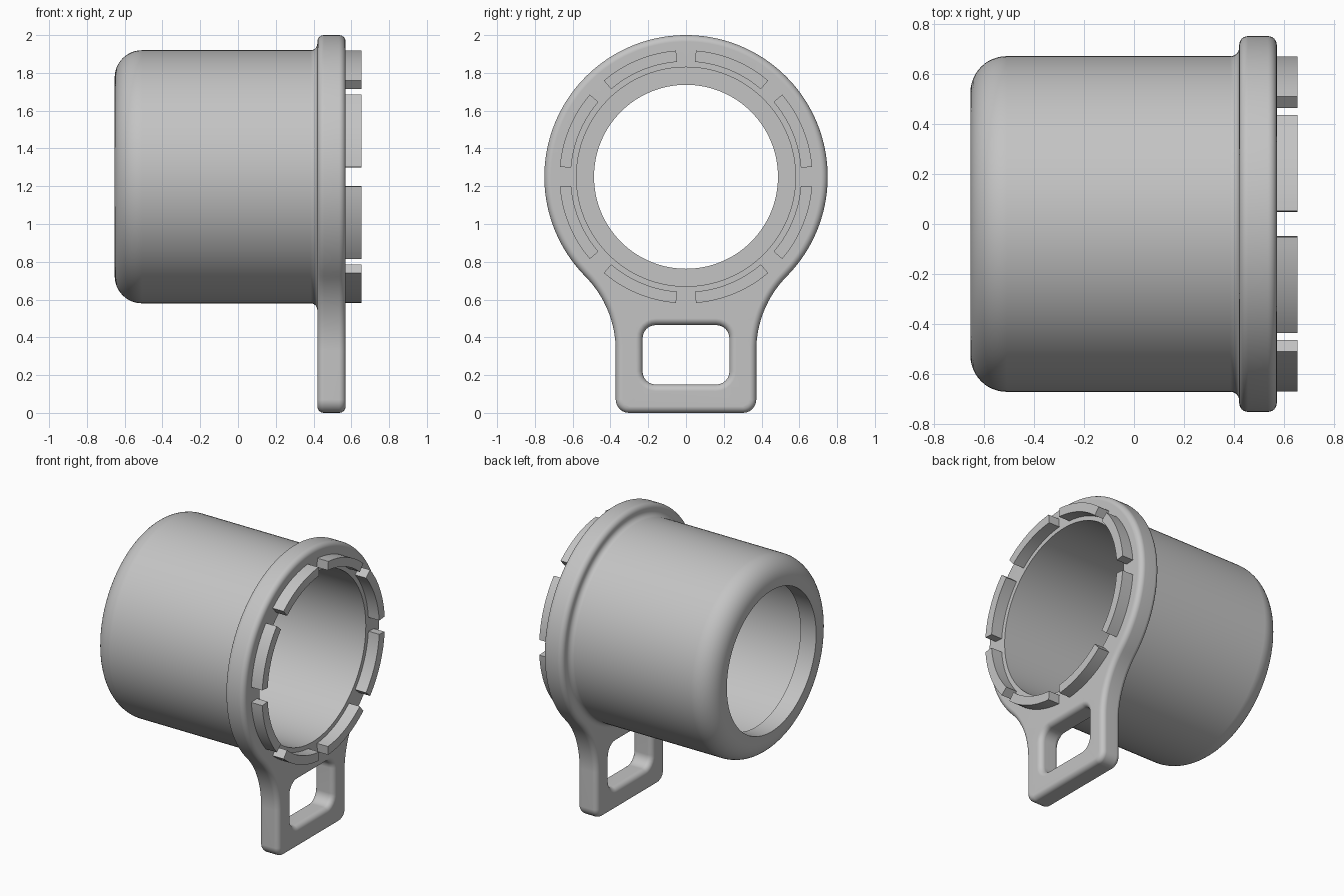
import bpy
import bmesh
from math import sin, cos, pi, radians, atan2

cube = bpy.data.objects.get("Cube")
if cube:
    bpy.data.objects.remove(cube, do_unlink=True)

AXIS_Z = 1.25                    # height of the cup axis, which runs along x
X_END, X_BACK, X_FRONT, X_TAB = -0.653, 0.42, 0.57, 0.653
BORE, CUP, FLANGE = 0.58, 0.67, 0.75
EDGE = 0.035                     # rounding of the plate edges

grey = bpy.data.materials.new("plain grey")
grey.use_nodes = True
grey.diffuse_color = (0.55, 0.55, 0.55, 1)
grey.node_tree.nodes["Principled BSDF"].inputs["Base Color"].default_value = grey.diffuse_color


def arc(cy, cz, r, a0, a1, n):
    """Points (y, z) along an arc, end points included."""
    angles = [a0 + (a1 - a0) * i / n for i in range(n + 1)]
    return [(cy + r * cos(a), cz + r * sin(a)) for a in angles]


def outline(d):
    """Plate outline moved inward by d: ring, flared neck, square foot."""
    half, corner, neck_z = 0.372, 0.07, 0.33
    drop = AXIS_Z - neck_z
    # radius of the neck arc touching both the ring and the straight side
    flare = (half ** 2 + drop ** 2 - FLANGE ** 2) / (2 * (FLANGE - half))
    a = atan2(drop, half + flare)
    side = arc(half - corner, corner, corner - d, -pi / 2, 0, 6)
    side += arc(half + flare, neck_z, flare + d, pi, pi - a, 16)
    side += arc(0, AXIS_Z, FLANGE - d, -a, pi / 2, 60)[1:]
    return side + [(-y, z) for y, z in reversed(side[:-1])]


def window(d):
    """Strap window in the foot, grown by d."""
    hy, hz, cz, r = 0.23, 0.1575, 0.3075, 0.07
    pts = []
    for k, (sy, sz) in enumerate([(1, 1), (-1, 1), (-1, -1), (1, -1)]):
        pts += arc(sy * (hy - r), cz + sz * (hz - r), r + d, k * pi / 2, (k + 1) * pi / 2, 6)
    return pts


def circle(r):
    return arc(0, AXIS_Z, r, 0, 2 * pi, 128)[:-1]


def loft(bm, rings):
    """Skin closed rings of 3D points; return the first and last vertex rings."""
    rows = [[bm.verts.new(p) for p in ring] for ring in rings]
    for a, b in zip(rows, rows[1:]):
        for i in range(len(a)):
            j = (i + 1) % len(a)
            bm.faces.new((a[i], a[j], b[j], b[i]))
    return rows[0], rows[-1]


def lift(x, pts):
    return [(x, y, z) for y, z in pts]


def cap(bm, loops):
    """Fill the flat area between vertex loops."""
    edges = [bm.edges.get((v, w)) for lp in loops for v, w in zip(lp, lp[1:] + lp[:1])]
    bmesh.ops.triangle_fill(bm, edges=edges, use_beauty=True, normal=(1, 0, 0))


def finish(bm, name):
    bmesh.ops.recalc_face_normals(bm, faces=bm.faces)
    mesh = bpy.data.meshes.new(name)
    bm.to_mesh(mesh)
    bm.free()
    mesh.materials.append(grey)
    ob = bpy.data.objects.new(name, mesh)
    bpy.context.collection.objects.link(ob)
    bpy.ops.object.select_all(action='DESELECT')
    ob.select_set(True)
    bpy.context.view_layer.objects.active = ob
    bpy.ops.object.shade_smooth_by_angle(angle=radians(30))
    return ob


# Cup with flange plate, one closed skin
bm = bmesh.new()
front_side = [(X_FRONT - EDGE * (1 - cos(t)), EDGE * (1 - sin(t)))
              for t in [i * pi / 12 for i in range(7)]]
sections = front_side + [(X_FRONT + X_BACK - x, d) for x, d in reversed(front_side)]
rim_front, rim_back = loft(bm, [lift(x, outline(d)) for x, d in sections])
win_front, win_back = loft(bm, [lift(x, window(d)) for x, d in sections])

round_end, lip, hole = 0.145, 0.12, 0.487
profile = [(X_FRONT, BORE), (X_END + lip, BORE), (X_END + lip, hole), (X_END, hole)]
profile += arc(X_END + round_end, CUP - round_end, round_end, pi, pi / 2, 12)
profile += arc(X_BACK - EDGE, CUP + EDGE, EDGE, -pi / 2, 0, 6)
bore_front, joint_back = loft(bm, [lift(x, circle(r)) for x, r in profile])

cap(bm, [rim_front, win_front, bore_front])
cap(bm, [rim_back, win_back, joint_back])
body = finish(bm, "cup_with_flange")
weighted = body.modifiers.new("even shading", 'WEIGHTED_NORMAL')
weighted.keep_sharp = True

# Ring of eight locking tabs on the flange face
gap = radians(4.5)
for k in range(8):
    bm = bmesh.new()
    a0, a1 = k * pi / 4 + gap, (k + 1) * pi / 4 - gap
    inner = arc(0, AXIS_Z, 0.61, a0, a1, 12)
    outer = arc(0, AXIS_Z, CUP, a0, a1, 12)
    ends = loft(bm, [[(X_FRONT, *p), (X_TAB, *p), (X_TAB, *q), (X_FRONT, *q)]
                     for p, q in zip(inner, outer)])
    for end in ends:
        bm.faces.new(end)
    finish(bm, f"locking_tab_{k + 1}")
